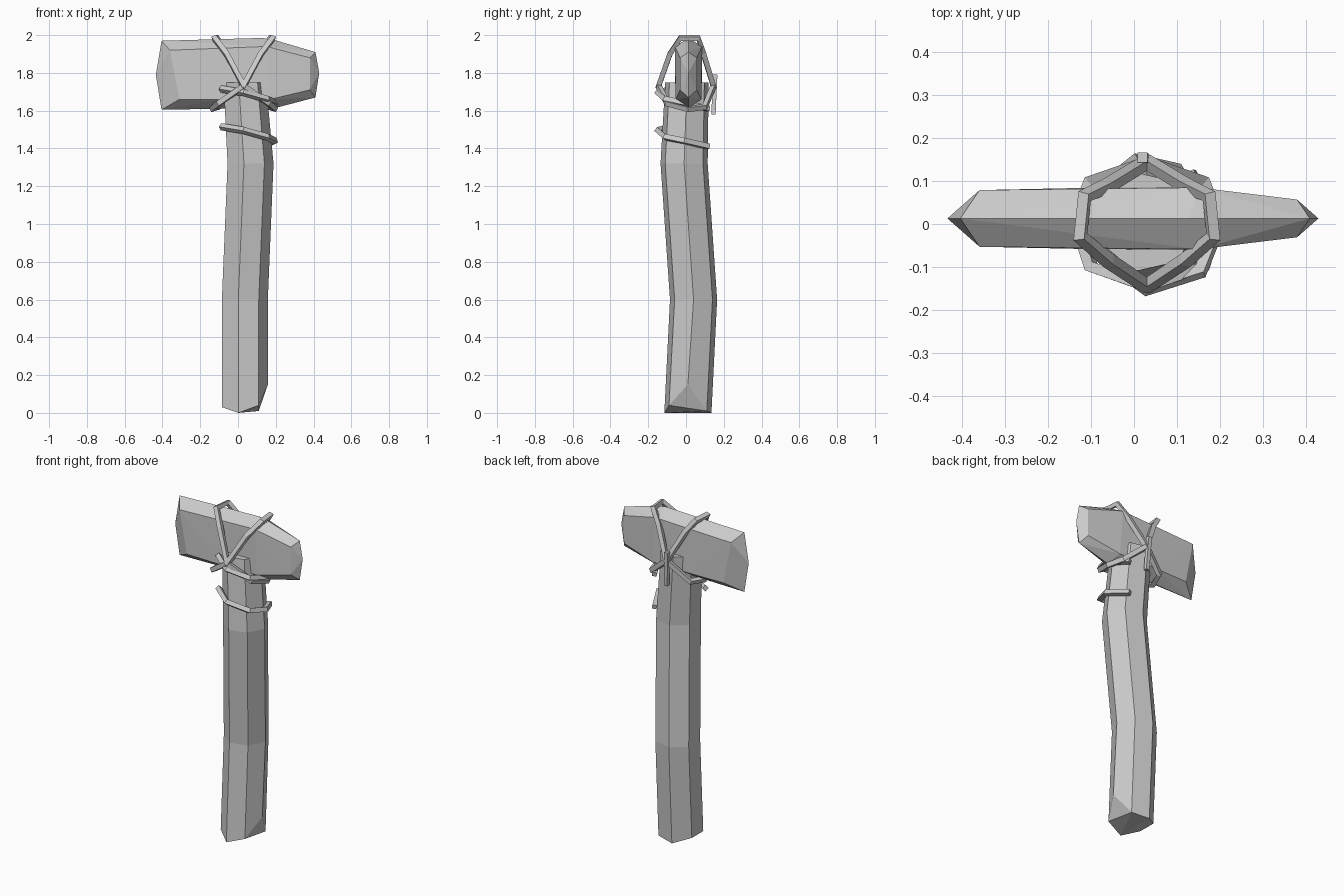
import bpy, bmesh
from math import cos, sin, tau

if "Cube" in bpy.data.objects:
    bpy.data.objects.remove(bpy.data.objects["Cube"])


def add_object(name, bm):
    bmesh.ops.recalc_face_normals(bm, faces=bm.faces[:])
    me = bpy.data.meshes.new(name)
    bm.to_mesh(me)
    bm.free()
    ob = bpy.data.objects.new(name, me)
    bpy.context.collection.objects.link(ob)
    return ob


def strap(name, points, cyclic=False, size=0.019):
    """Square-section cord along a polyline."""
    cu = bpy.data.curves.new(name, 'CURVE')
    cu.dimensions = '3D'
    cu.bevel_depth = size
    cu.bevel_resolution = 0
    cu.use_fill_caps = True
    sp = cu.splines.new('POLY')
    sp.points.add(len(points) - 1)
    for p, co in zip(sp.points, points):
        p.co = (*co, 1)
    sp.use_cyclic_u = cyclic
    ob = bpy.data.objects.new(name, cu)
    bpy.context.collection.objects.link(ob)
    bpy.ops.object.select_all(action='DESELECT')
    ob.select_set(True)
    bpy.context.view_layer.objects.active = ob
    bpy.ops.object.convert(target='MESH')
    for f in bpy.context.object.data.polygons:
        f.use_smooth = False


# Crooked seven-sided handle, with a chipped foot
SIDES = 7
bm = bmesh.new()
foot = [0.15, 0.01, 0.0, 0.03, 0.03, 0.0, 0.04]
rings = []
for cx, cy, z, r in [(0.03, 0.01, 0, 0.128), (0.03, 0.04, 0.6, 0.128),
                     (0.06, -0.01, 1.32, 0.128), (0.03, 0.005, 1.75, 0.118)]:
    rings.append([bm.verts.new((cx + r * cos(tau * i / SIDES), cy + r * sin(tau * i / SIDES),
                                foot[i] if z == 0 else z)) for i in range(SIDES)])
for a, b in zip(rings, rings[1:]):
    for i in range(SIDES):
        j = (i + 1) % SIDES
        bm.faces.new((a[i], a[j], b[j], b[i]))
bm.faces.new(rings[-1])
base = bm.faces.new(rings[0])
bmesh.ops.triangulate(bm, faces=[base])
add_object("handle", bm)

# Faceted stone head: hull of a middle outline and two flat sides
bm = bmesh.new()
MID = 0.013
outline = [(-0.435, 1.79), (-0.405, 1.97), (0.13, 1.985), (0.2, 1.972), (0.41, 1.91),
           (0.43, 1.8), (0.41, 1.67), (0.2, 1.615), (-0.405, 1.605)]
side = [(-0.36, 0.066, 1.92), (-0.31, 0.066, 1.66), (0.15, 0.072, 1.94),
        (-0.08, 0.072, 1.66), (0.17, 0.068, 1.66), (0.38, 0.044, 1.88), (0.38, 0.044, 1.71)]
for x, z in outline:
    bm.verts.new((x, MID, z))
for s in (-1, 1):
    for x, y, z in side:
        bm.verts.new((x, MID + s * y, z))
bmesh.ops.convex_hull(bm, input=bm.verts[:])
add_object("stone_head", bm)

# Two crossed lashings around head and handle
for name, s in (("lashing_left", 1), ("lashing_right", -1)):
    path = [(-0.155, -0.03, 1.985), (-0.145, 0.065, 1.985), (-0.09, 0.09, 1.91),
            (0.0, 0.145, 1.73), (0.13, 0.1, 1.62), (0.165, 0.01, 1.61),
            (0.13, -0.1, 1.64), (0.0, -0.145, 1.73), (-0.09, -0.085, 1.9)]
    strap(name, [(0.03 + s * x, y, z) for x, y, z in path], True)

# Open bindings wound round the handle neck
for name, dz in (("lower_binding", 0), ("upper_binding", 0.2)):
    strap(name, [(-0.09, -0.06, 1.515 + dz), (0.03, -0.15, 1.495 + dz),
                 (0.155, -0.11, 1.46 + dz), (0.195, -0.01, 1.44 + dz),
                 (0.13, 0.12, 1.41 + dz)])

# Loose cord end at the back
strap("cord_end", [(0.02, 0.155, 1.79), (0.03, 0.145, 1.58)], size=0.016)
